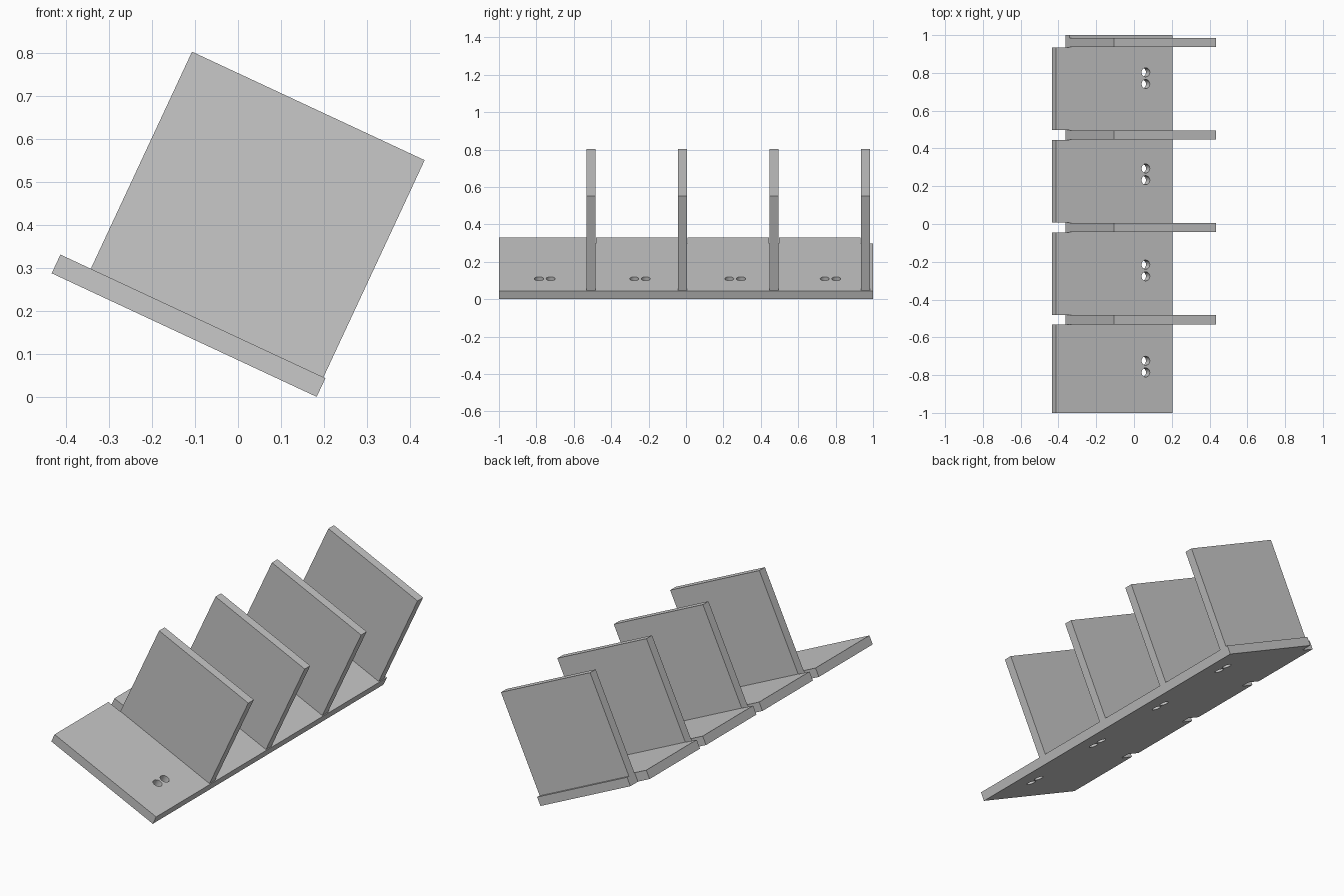
import bpy, bmesh, math
from mathutils import Matrix

cube = bpy.data.objects.get("Cube")
if cube:
    bpy.data.objects.remove(cube, do_unlink=True)

grey = bpy.data.materials.new("light_grey")
grey.use_nodes = True
colour = (0.58, 0.58, 0.58, 1)
grey.diffuse_color = colour
grey.node_tree.nodes["Principled BSDF"].inputs["Base Color"].default_value = colour

# Everything is built flat, then tilted about the low edge of the base
TILT = Matrix.Translation((0.183, 0, 0)) @ Matrix.Rotation(math.radians(25), 4, 'Y')
THICK, DEPTH, SLOT_DEPTH = 0.048, 0.68, 0.602
PLATE_TOP = 0.605
plate_ys = [-0.507 + 0.489 * i for i in range(4)]
hole_ys = [-0.755 + 0.509 * i for i in range(4)]


def make_object(name, bm):
    bmesh.ops.recalc_face_normals(bm, faces=bm.faces)
    bm.transform(TILT)
    mesh = bpy.data.meshes.new(name)
    bm.to_mesh(mesh)
    bm.free()
    mesh.materials.append(grey)
    obj = bpy.data.objects.new(name, mesh)
    bpy.context.collection.objects.link(obj)
    return obj


# Base board outline, with a notch in the high edge behind each divider
outline = [(0, 1), (0, -1), (-DEPTH, -1)]
for y in plate_ys:
    low, high = y - 0.026, y + 0.026
    outline += [(-DEPTH, low), (-SLOT_DEPTH, low)]
    if y != plate_ys[-1]:
        outline += [(-SLOT_DEPTH, high), (-DEPTH, high)]
outline.append((-SLOT_DEPTH, 1))
bm = bmesh.new()
face = bm.faces.new([bm.verts.new((x, y, 0)) for x, y in outline])
ext = bmesh.ops.extrude_face_region(bm, geom=[face])
bmesh.ops.translate(bm, vec=(0, 0, THICK),
                    verts=[v for v in ext["geom"] if isinstance(v, bmesh.types.BMVert)])
board = make_object("base_board", bm)

# Paired screw holes drilled through the base
bm = bmesh.new()
for y in hole_ys:
    for side in (-1, 1):
        bmesh.ops.create_cone(bm, cap_ends=True, segments=32, radius1=0.024, radius2=0.024,
                              depth=0.2, matrix=Matrix.Translation((-0.156, y + side * 0.031, 0.02)))
cutter = make_object("hole_cutter", bm)
cutter.hide_render = True
mod = board.modifiers.new("screw_holes", 'BOOLEAN')
mod.object = cutter
mod.solver = 'EXACT'
bpy.context.view_layer.update()
drilled = bpy.data.meshes.new_from_object(
    board.evaluated_get(bpy.context.evaluated_depsgraph_get()))
board.modifiers.clear()
board.data = drilled
bpy.data.objects.remove(cutter, do_unlink=True)

# Upright divider plates
for i, y in enumerate(plate_ys):
    bm = bmesh.new()
    size = (SLOT_DEPTH - 0.005, THICK, PLATE_TOP - THICK)
    centre = (-(SLOT_DEPTH + 0.005) / 2, y, (PLATE_TOP + THICK) / 2)
    bmesh.ops.create_cube(bm, size=1, matrix=Matrix.Translation(centre) @ Matrix.Diagonal((*size, 1)))
    make_object(f"divider_{i + 1}", bm)

# Smooth hole walls, crisp edges elsewhere
bpy.ops.object.select_all(action='DESELECT')
board.select_set(True)
bpy.context.view_layer.objects.active = board
bpy.ops.object.shade_smooth_by_angle(angle=math.radians(30))
